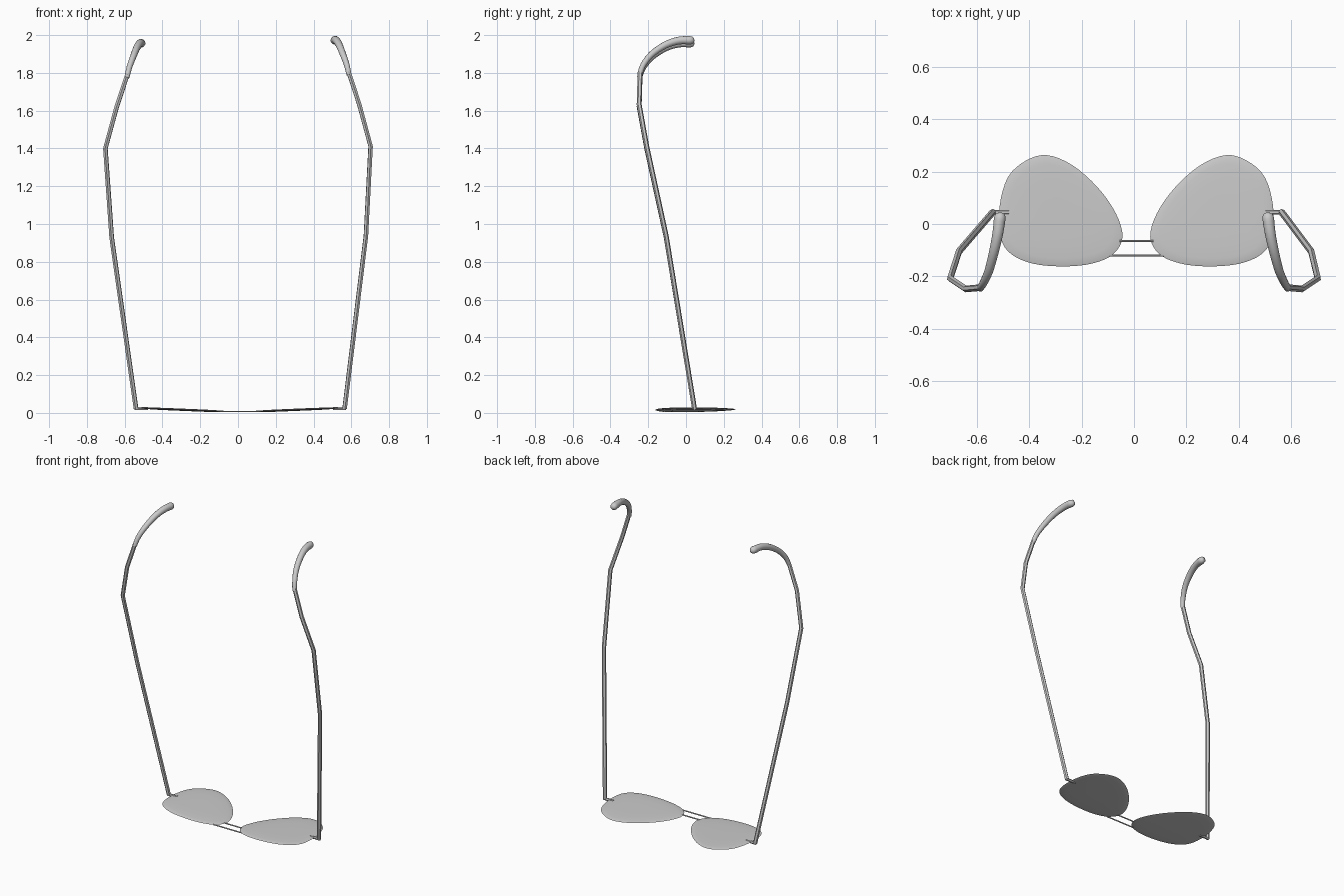
import bpy, bmesh
from mathutils import Vector

if "Cube" in bpy.data.objects:
    bpy.data.objects.remove(bpy.data.objects["Cube"])

MID = 0.009  # lens pair sits slightly off the centre line


def finish(obj):
    bpy.ops.object.select_all(action='DESELECT')
    obj.select_set(True)
    bpy.context.view_layer.objects.active = obj
    if obj.type == 'CURVE':
        bpy.ops.object.convert(target='MESH')
    bpy.ops.object.shade_smooth_by_angle(angle=0.7)


def tube(name, pts, radii, sides_res):
    """Round bar swept along points, with a radius per point."""
    cu = bpy.data.curves.new(name, 'CURVE')
    cu.dimensions = '3D'
    cu.bevel_depth = 1.0
    cu.bevel_resolution = sides_res
    cu.use_fill_caps = True
    sp = cu.splines.new('POLY')
    sp.points.add(len(pts) - 1)
    for p, co, r in zip(sp.points, pts, radii):
        p.co = (*co, 1)
        p.radius = r
    obj = bpy.data.objects.new(name, cu)
    bpy.context.collection.objects.link(obj)
    finish(obj)


def smooth_path(pts, steps, closed=False):
    """Catmull-Rom interpolation of a path."""
    pts = [Vector(p) for p in pts]
    n = len(pts)
    get = (lambda i: pts[i % n]) if closed else (lambda i: pts[max(0, min(n - 1, i))])
    out = []
    for i in range(n if closed else n - 1):
        a, b, c, d = (get(i + k) for k in (-1, 0, 1, 2))
        for s in range(steps):
            t = s / steps
            out.append(0.5 * (2 * b + (c - a) * t + (2 * a - 5 * b + 4 * c - d) * t * t
                              + (3 * b - a - 3 * c + d) * t ** 3))
    return out if closed else out + [pts[-1]]


# Aviator lens outline (right side, x/y)
OUTLINE = [(.342, .263), (.245, .225), (.148, .14), (.078, .04), (.053, -.05),
           (.088, -.115), (.165, -.15), (.272, -.162), (.392, -.152), (.478, -.115),
           (.519, -.05), (.522, .07), (.49, .18), (.422, .242)]


def lens(name, side):
    rim = smooth_path(OUTLINE, 4, True)
    cen = Vector((.3, .04))
    bm = bmesh.new()

    def vert(p, h):
        return bm.verts.new((side * p.x + MID, p.y, .006 + .042 * (p.x - .05) + h))

    edge = [vert(p, 0) for p in rim]
    n = len(edge)
    for sgn in (1, -1):
        prev = edge
        for f in (.97, .85, .6, .3):
            h = sgn * .006 * (1 - f ** 4) ** .5
            ring = [vert(cen + (p - cen) * f, h) for p in rim]
            for i in range(n):
                j = (i + 1) % n
                bm.faces.new((prev[i], prev[j], ring[j], ring[i]))
            prev = ring
        c = vert(cen, sgn * .006)
        for i in range(n):
            bm.faces.new((prev[i], prev[(i + 1) % n], c))
    bmesh.ops.recalc_face_normals(bm, faces=bm.faces)
    me = bpy.data.meshes.new(name)
    bm.to_mesh(me)
    bm.free()
    obj = bpy.data.objects.new(name, me)
    bpy.context.collection.objects.link(obj)
    finish(obj)


# Temple arm and ear tip centre lines (right side)
ARM = [(.552, .045, .022), (.673, -.105, .93), (.702, -.208, 1.4),
       (.642, -.248, 1.62), (.586, -.243, 1.79)]
TIP = [(.588, -.246, 1.775), (.575, -.225, 1.83), (.555, -.18, 1.885),
       (.536, -.11, 1.932), (.521, -.04, 1.955), (.513, .02, 1.957)]


def place(pts, side):
    """Mirror a path, keeping the small lean and height difference of the pair."""
    return [(side * x + .0125 * max(0, 1 - z / 1.4), y, z * (1.008 if side > 0 else 1))
            for x, y, z in pts]


for label, s in (("right", 1), ("left", -1)):
    lens(label + "_lens", s)
    tube(label + "_temple_arm", place(ARM, s), [.013] * len(ARM), 1)
    # Ear tip: swells along its length, rounded at the end
    tip = [tuple(p) for p in smooth_path(TIP, 4)]
    rad = [.013 + .010 * i / (len(tip) - 1) for i in range(len(tip))]
    tip += [(.511, .034, 1.956), (.510, .041, 1.955), (.510, .044, 1.955)]
    rad += [.020, .013, .004]
    tube(label + "_ear_tip", place(tip, s), rad, 4)
    # Hinge joining lens to arm
    tube(label + "_hinge", place([(.49, .045, .024), (.56, .045, .024)], s), [.009] * 2, 1)

# Double wire bridge
for name, y, w in (("upper_bridge", -.065, .065), ("lower_bridge", -.121, .105)):
    tube(name, [(MID - w, y, .007), (MID + w, y, .007)], [.004] * 2, 1)
